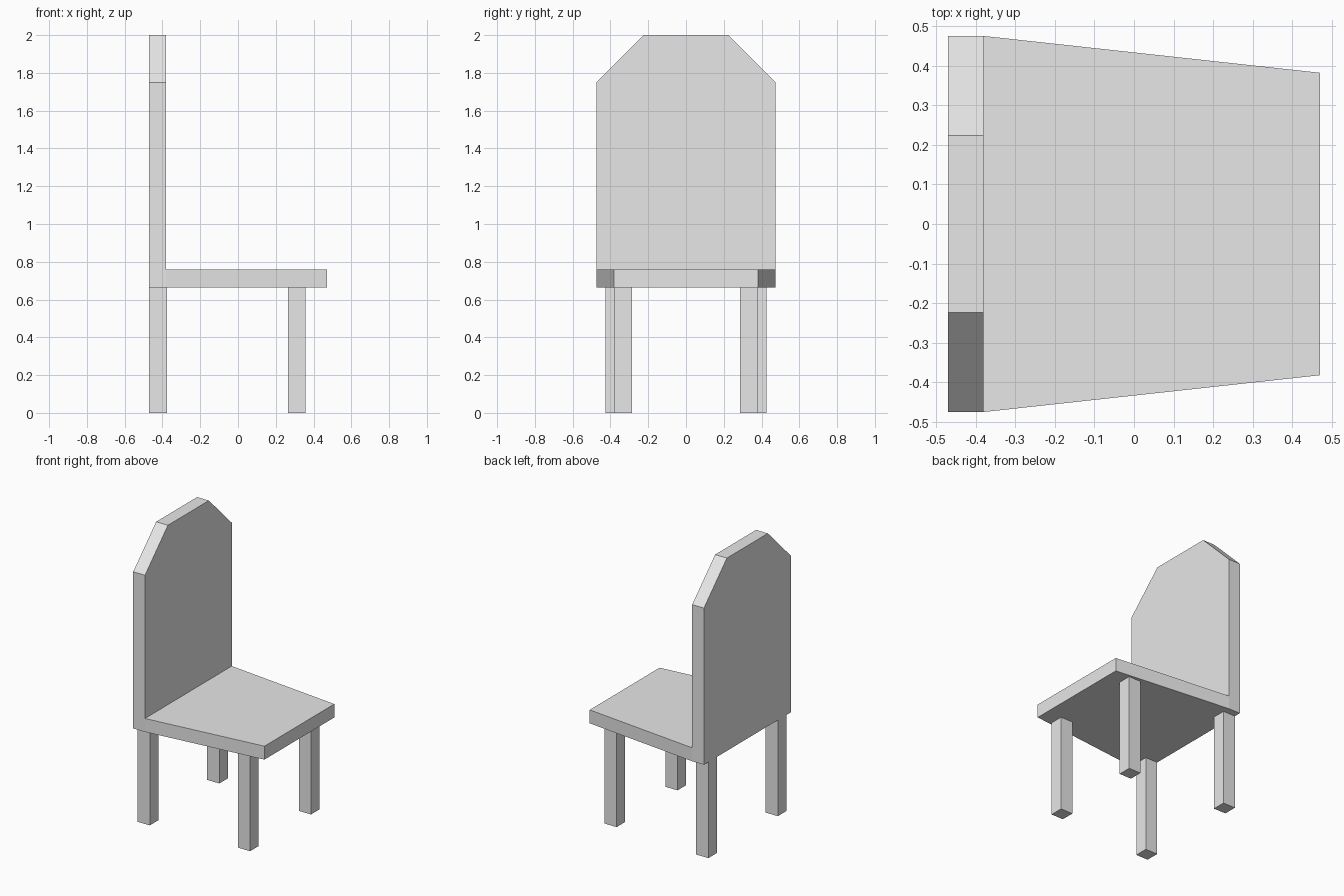
import bpy
import bmesh
from mathutils import Vector

cube = bpy.data.objects.get("Cube")
if cube:
    bpy.data.objects.remove(cube, do_unlink=True)

grey = bpy.data.materials.new("light_grey")
grey.use_nodes = True
colour = (0.8, 0.8, 0.8, 1)
grey.diffuse_color = colour
grey.node_tree.nodes["Principled BSDF"].inputs["Base Color"].default_value = colour

BACK_X, PANEL_X, FRONT_X = -0.47, -0.38, 0.47
SEAT_BOTTOM, SEAT_TOP = 0.665, 0.758
THICK = 0.093


def prism(name, outline, sweep):
    """Extrude a flat outline along a vector into a solid part."""
    bm = bmesh.new()
    face = bm.faces.new([bm.verts.new(p) for p in outline])
    moved = bmesh.ops.extrude_face_region(bm, geom=[face], use_keep_orig=True)
    verts = [g for g in moved["geom"] if isinstance(g, bmesh.types.BMVert)]
    bmesh.ops.translate(bm, verts=verts, vec=Vector(sweep))
    bmesh.ops.recalc_face_normals(bm, faces=bm.faces)
    mesh = bpy.data.meshes.new(name)
    bm.to_mesh(mesh)
    bm.free()
    mesh.materials.append(grey)
    obj = bpy.data.objects.new(name, mesh)
    bpy.context.collection.objects.link(obj)
    return obj


# Backrest with clipped upper corners
half = [(0.475, SEAT_BOTTOM), (0.475, 1.75), (0.224, 2.0)]
profile = half + [(-y, z) for y, z in reversed(half)]
prism("backrest", [(BACK_X, y, z) for y, z in profile], (PANEL_X - BACK_X, 0, 0))

# Seat tapering towards its front edge
seat = [(PANEL_X, -0.475), (FRONT_X, -0.382), (FRONT_X, 0.382), (PANEL_X, 0.475)]
prism("seat", [(x, y, SEAT_BOTTOM) for x, y in seat], (0, 0, SEAT_TOP - SEAT_BOTTOM))

# Square legs, the front pair set closer together
for end, x, y in (("rear", BACK_X + THICK / 2, 0.38), ("front", 0.312, 0.333)):
    for side, sign in (("left", 1), ("right", -1)):
        r = THICK / 2
        square = [(x + dx, sign * y + dy, 0)
                  for dx, dy in ((-r, -r), (r, -r), (r, r), (-r, r))]
        prism(f"{end}_{side}_leg", square, (0, 0, SEAT_BOTTOM))
